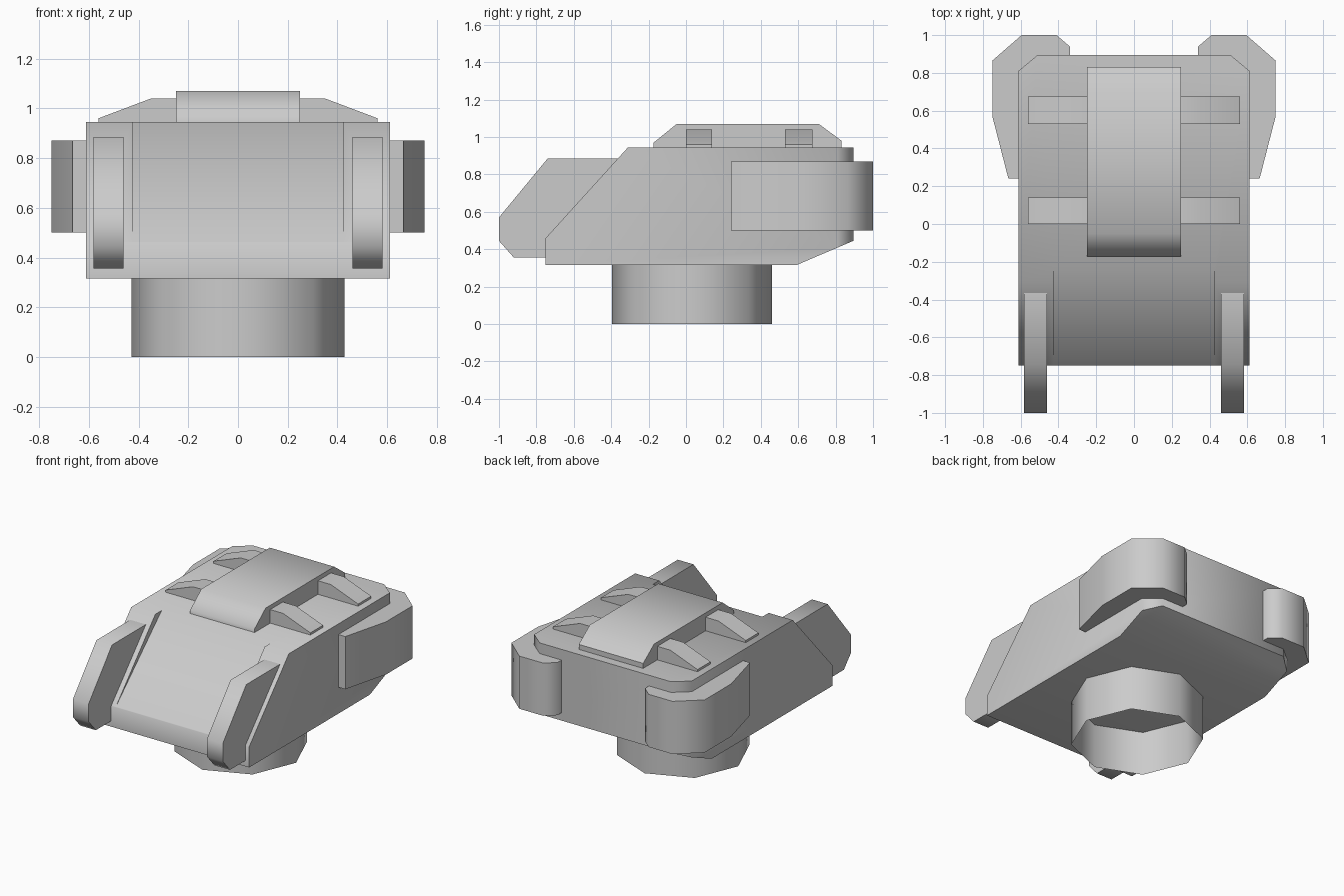
import bpy, bmesh
from mathutils import Vector

if "Cube" in bpy.data.objects:
    bpy.data.objects.remove(bpy.data.objects["Cube"])


def finish(name, bm, mirror=False):
    bmesh.ops.recalc_face_normals(bm, faces=bm.faces)
    mesh = bpy.data.meshes.new(name)
    bm.to_mesh(mesh)
    bm.free()
    ob = bpy.data.objects.new(name, mesh)
    bpy.context.collection.objects.link(ob)
    if mirror:
        m = ob.modifiers.new("Mirror", 'MIRROR')
        m.use_mirror_merge = False
    return ob


def prism(profile, axis, lo, hi):
    """Extrude a 2D profile along an axis: x takes (y,z), y takes (x,z), z takes (x,y)."""
    i = "xyz".index(axis)
    bm = bmesh.new()
    verts = []
    for p in profile:
        co = list(p)
        co.insert(i, lo)
        verts.append(bm.verts.new(co))
    face = bm.faces.new(verts)
    ext = bmesh.ops.extrude_face_region(bm, geom=[face])
    step = Vector((0, 0, 0))
    step[i] = hi - lo
    bmesh.ops.translate(bm, vec=step,
                        verts=[g for g in ext["geom"] if isinstance(g, bmesh.types.BMVert)])
    return bm


# Hull with chamfered rear corners
bm = prism([(-.75, .315), (-.75, .46), (-.31, .945), (.895, .945), (.895, .445), (.59, .315)],
           'x', -.612, .612)
for s in (-1, 1):
    cut = bmesh.ops.bisect_plane(bm, geom=bm.verts[:] + bm.edges[:] + bm.faces[:],
                                 plane_co=(s * .612, .81, 0), plane_no=(s * .085, .102, 0),
                                 clear_outer=True)
    edges = [g for g in cut["geom_cut"] if isinstance(g, bmesh.types.BMEdge)]
    bmesh.ops.contextual_create(bm, geom=edges)
hull = finish("hull", bm)

# Tapered recess in the sloped front plate
cutter = finish("recess_cutter", prism([(-.761, .45), (-.219, .965), (-.5, 1.2), (-1, .6)],
                                       'x', -.425, .425))
cutter.hide_render = True
cutter.hide_set(True)
boolean = hull.modifiers.new("Recess", 'BOOLEAN')
boolean.operation = 'DIFFERENCE'
boolean.solver = 'EXACT'
boolean.object = cutter

# Front fins
fins = finish("front_fins", prism([(-1, .57), (-.74, .885), (-.35, .885), (-.35, .75),
                                   (-.70, .355), (-.92, .355), (-1, .445)],
                                  'x', .46, .582), True)

# Rear corner pods
pods = finish("rear_pods", prism([(.34, .85), (.34, .94), (.41, 1), (.595, 1), (.75, .865),
                                  (.75, .57), (.665, .24), (.58, .24), (.58, .78), (.5, .85)],
                                 'z', .5, .87), True)

# Raised roof block
roof = finish("roof_block", prism([(-.173, .93), (-.173, .97), (-.05, 1.07), (.71, 1.07),
                                   (.832, .98), (.832, .93)], 'x', -.25, .25))

# Roof ribs on both sides of the block
ribs = []
for n, (y0, y1) in enumerate(((0, .14), (.53, .675))):
    ribs.append(finish(f"roof_ribs_{n + 1}", prism([(.24, .93), (.24, 1.04), (.35, 1.04),
                                                    (.562, .96), (.562, .93)], 'y', y0, y1), True))

# Open octagonal base ring
bm = bmesh.new()
bmesh.ops.create_cone(bm, cap_ends=False, segments=8, radius1=.428, radius2=.428, depth=.315)
bmesh.ops.translate(bm, verts=bm.verts, vec=(0, .032, .1575))
ring = finish("base_ring", bm)

# Apply the recess, then remove its cutter
bpy.ops.object.select_all(action='DESELECT')
hull.select_set(True)
bpy.context.view_layer.objects.active = hull
bpy.ops.object.modifier_apply(modifier="Recess")
bpy.data.objects.remove(cutter)

# Smooth shading across the shallow bends
for ob in [hull, fins, pods, roof, ring] + ribs:
    ob.select_set(True)
bpy.ops.object.shade_smooth_by_angle(angle=.9)
